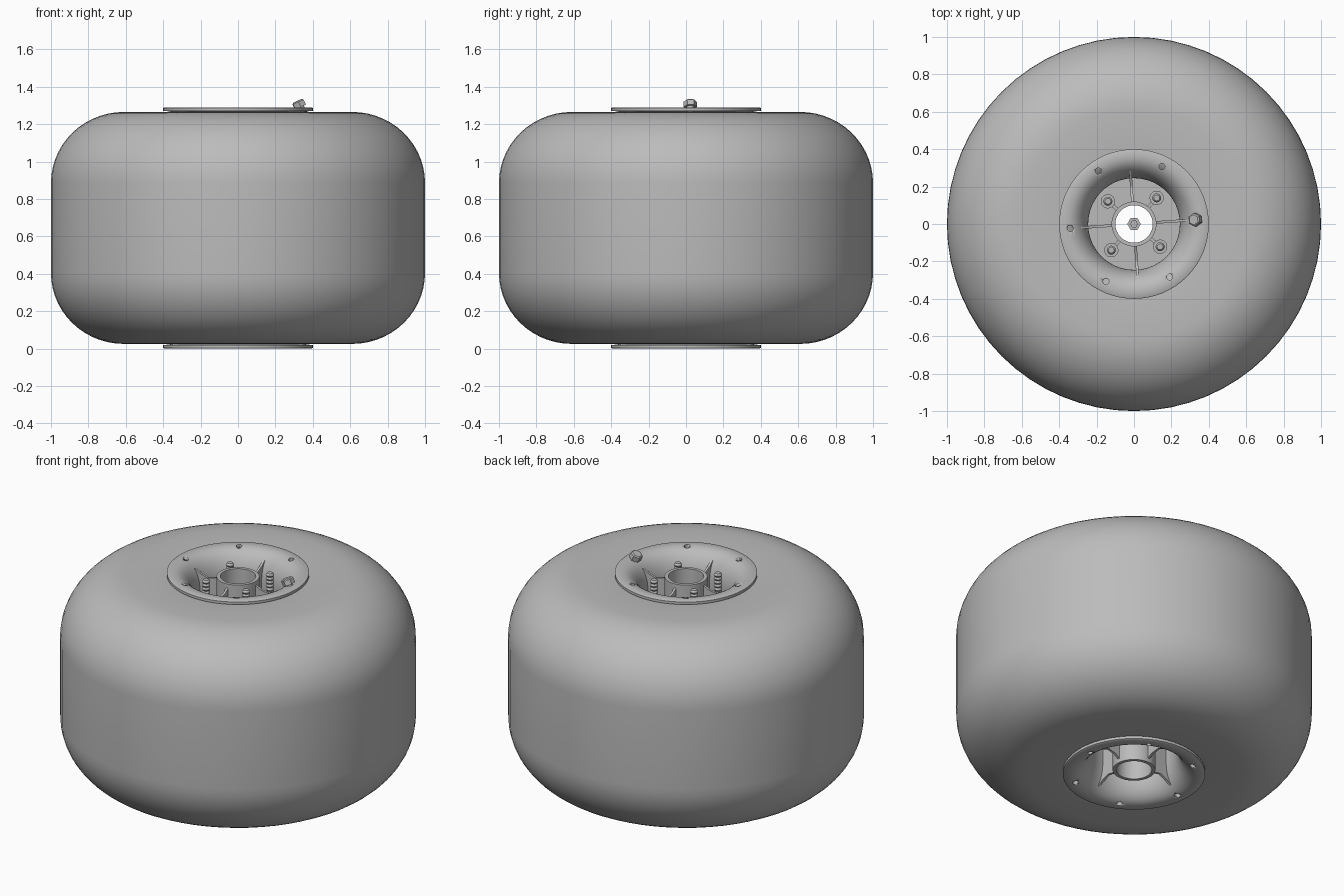
import bpy
import bmesh
from math import sin, cos, pi, radians
from mathutils import Matrix, Vector

if "Cube" in bpy.data.objects:
    bpy.data.objects.remove(bpy.data.objects["Cube"], do_unlink=True)

MID = 0.645      # height of the mirror plane
TURN = radians(4)  # the hub is turned slightly about its axis

grey = bpy.data.materials.new("plain grey")
grey.use_nodes = True
grey.diffuse_color = (0.5, 0.5, 0.5, 1)
bsdf = next(n for n in grey.node_tree.nodes if n.type == 'BSDF_PRINCIPLED')
bsdf.inputs["Base Color"].default_value = grey.diffuse_color
bsdf.inputs["Roughness"].default_value = 0.6


def finish(name, bm, matrix=None):
    """Turn a bmesh into a shaded object."""
    if matrix is not None:
        bm.transform(matrix)
    bmesh.ops.recalc_face_normals(bm, faces=bm.faces)
    mesh = bpy.data.meshes.new(name)
    bm.to_mesh(mesh)
    bm.free()
    mesh.materials.append(grey)
    ob = bpy.data.objects.new(name, mesh)
    bpy.context.collection.objects.link(ob)
    bpy.ops.object.select_all(action='DESELECT')
    ob.select_set(True)
    bpy.context.view_layer.objects.active = ob
    bpy.ops.object.shade_smooth_by_angle(angle=radians(30))
    return ob


def lathe(name, profile, sides=64, matrix=None):
    """Revolve a closed (radius, height) profile about z."""
    bm = bmesh.new()
    rings = []
    for i in range(sides):
        a = 2 * pi * i / sides
        rings.append([bm.verts.new((r * cos(a), r * sin(a), z)) for r, z in profile])
    n = len(profile)
    for i in range(sides):
        p, q = rings[i], rings[(i + 1) % sides]
        for j in range(n):
            k = (j + 1) % n
            bm.faces.new((p[j], q[j], q[k], p[k]))
    bmesh.ops.remove_doubles(bm, verts=bm.verts, dist=1e-5)
    return finish(name, bm, matrix)


def plate(name, outline, thick, angle):
    """Upright plate from an (r, z) outline, standing along a radial line."""
    bm = bmesh.new()
    face = bm.faces.new([bm.verts.new((r, -thick / 2, z)) for r, z in outline])
    new = bmesh.ops.extrude_face_region(bm, geom=[face])["geom"]
    bmesh.ops.translate(bm, vec=(0, thick, 0),
                        verts=[v for v in new if isinstance(v, bmesh.types.BMVert)])
    return finish(name, bm, Matrix.Rotation(angle, 4, 'Z'))


def cylinder(name, radius, z0, z1, sides=24, matrix=None):
    return lathe(name, [(0, z0), (radius, z0), (radius, z1), (0, z1)], sides, matrix)


def tube(name, inner, outer, z0, z1, sides=48, matrix=None):
    return lathe(name, [(inner, z0), (outer, z0), (outer, z1), (inner, z1)], sides, matrix)


def mirrored(half):
    """Complete an upper profile with its reflection below the mid plane."""
    return half + [(r, 2 * MID - z) for r, z in reversed(half)]


def at(radius, angle):
    return Matrix.Translation((radius * cos(angle), radius * sin(angle), 0))


def arc(cr, cz, a, b, start, end, steps):
    out = []
    for i in range(steps + 1):
        t = radians(start + (end - start) * i / steps)
        out.append((cr + a * cos(t), cz + b * sin(t)))
    return out


# Balloon tyre: flat tread, wide round shoulders, bore that follows the rim
bore = arc(0.39, 1.1, 0.115, 0.165, 180, 90, 8)
shoulder = arc(0.61, 0.885, 0.39, 0.38, 90, 0, 14)
lathe("tyre", mirrored(bore + shoulder))

# Rim: two flared dishes with thin lips, joined by a straight barrel
flare_in = arc(0.36, 1.12, 0.115, 0.17, 180, 90, 12)
flare_out = arc(0.385, 1.1, 0.12, 0.17, 90, 180, 8)
half = flare_in + [(0.393, 1.29), (0.4, 1.286), (0.4, 1.27)] + flare_out
rim = lathe("rim", half + [(r, 2 * MID - z) for r, z in reversed(half)], 64)
# the barrel and lips are a closed ring: top dish, outside, bottom dish, inside
bpy.data.objects.remove(rim, do_unlink=True)
lower = [(r, 2 * MID - z) for r, z in reversed(half)]
inner_low = lower[-len(flare_in):]
outer_low = lower[:-len(flare_in)]
rim = lathe("rim", half + outer_low + list(inner_low), 64)

# Six holes through each lip
for i in range(6):
    cut = cylinder("hole_cutter", 0.016, -0.1, 1.4, 16, at(0.342, TURN + i * pi / 3))
    cut.hide_render = True
    mod = rim.modifiers.new("hole", 'BOOLEAN')
    mod.operation, mod.solver, mod.object = 'DIFFERENCE', 'EXACT', cut
    bpy.ops.object.select_all(action='DESELECT')
    rim.select_set(True)
    bpy.context.view_layer.objects.active = rim
    bpy.ops.object.modifier_apply(modifier=mod.name)
    bpy.data.objects.remove(cut, do_unlink=True)

# Hub: centre web and bearing sleeve
tube("hub_web", 0.105, 0.255, MID - 0.045, MID + 0.045)
tube("hub_sleeve", 0.1, 0.12, 0.03, 1.26)

# Four ribs from the sleeve to the dish, on both sides
rib_top = [(0.11, 1.24), (0.15, 1.215), (0.2, 1.205), (0.25, 1.225),
           (0.283, 1.25), (0.255, 1.12)]
rib_up = [(0.11, MID)] + rib_top + [(0.255, MID)]
rib_down = [(r, 2 * MID - z) for r, z in rib_up]
for i in range(4):
    angle = TURN + i * pi / 2
    plate("upper_rib", rib_up, 0.014, angle)
    plate("lower_rib", rib_down, 0.014, angle)

# Threaded studs in bosses, each boss tied to the sleeve
pitch = 0.022
for i in range(4):
    angle = TURN + pi / 4 + i * pi / 2
    place = at(0.185, angle)
    tube("stud_boss", 0.02, 0.038, MID, 0.86, 24, place)
    plate("boss_web", [(0.11, MID), (0.155, MID), (0.155, 0.85), (0.11, 0.85)], 0.018, angle)
    thread = [(0, MID)]
    for k in range(28):
        z = MID + k * pitch
        thread += [(0.018, z), (0.024, z + pitch / 2)]
    top = MID + 28 * pitch
    lathe("stud", thread + [(0.016, top), (0, top)], 16, place)

# Hexagonal nut and bolt end inside the sleeve
tube("centre_nut", 0.018, 0.036, MID - 0.02, MID + 0.02, 6)
cylinder("centre_bolt", 0.018, MID - 0.04, MID + 0.01, 16)

# Tilted valve with a hexagonal cap
lean = Vector((-0.42, 0, 0.9)).to_track_quat('Z', 'Y').to_matrix().to_4x4()
spot = Matrix.Rotation(TURN, 4, 'Z') @ Matrix.Translation((0.327, 0, 1.308)) @ lean
lathe("valve_cap", [(0, -0.018), (0.036, -0.018), (0.036, 0.012), (0.028, 0.018), (0, 0.018)],
      6, spot)
cylinder("valve_stem", 0.02, -0.09, -0.01, 16, spot)
